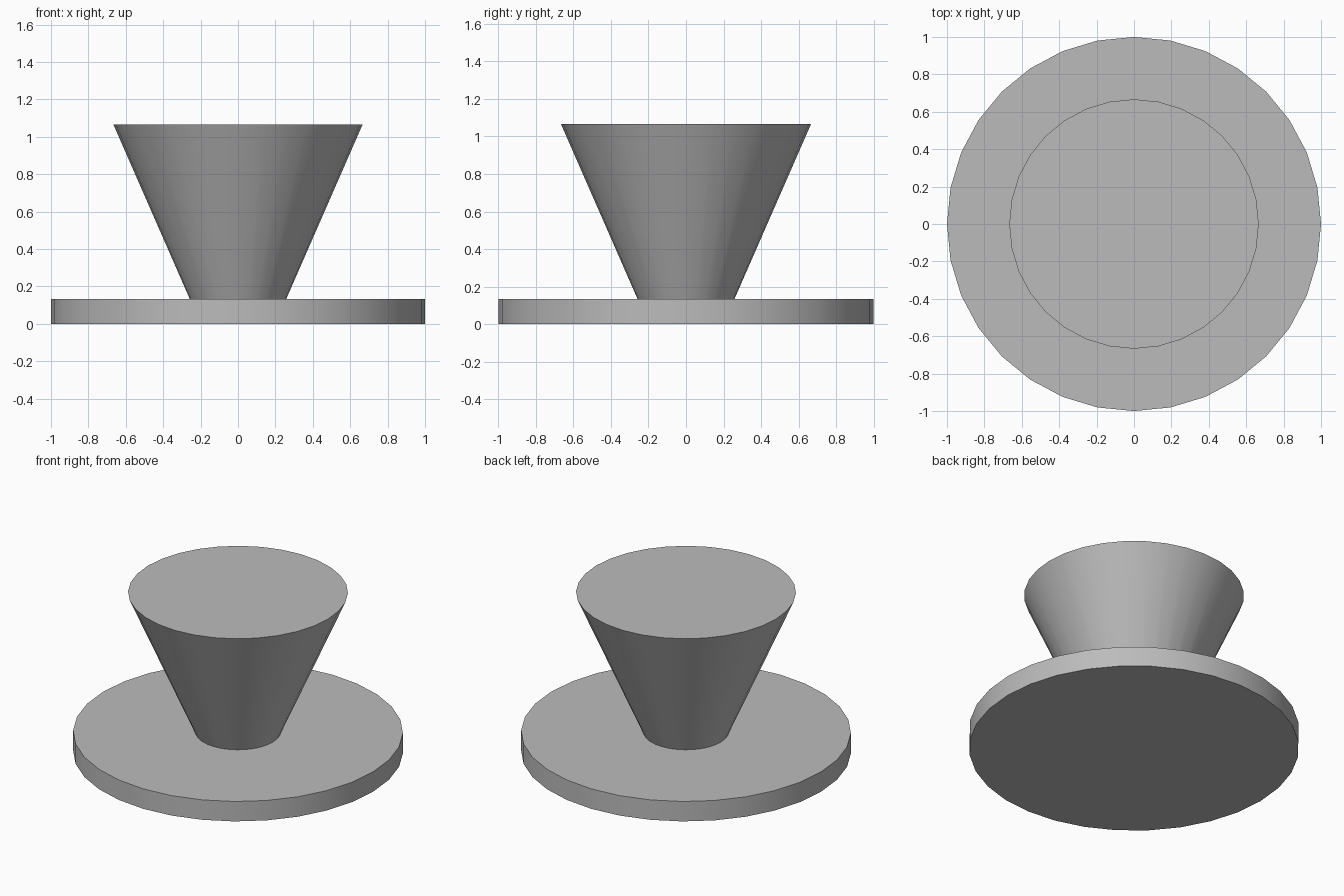
import bpy
import math

cube = bpy.data.objects.get("Cube")
if cube:
    bpy.data.objects.remove(cube, do_unlink=True)

SIDES = 32
BASE_HEIGHT = 0.1333
TOP_HEIGHT = 1.0667

# Single plain grey
grey = bpy.data.materials.new("plain_grey")
grey.use_nodes = True
colour = (0.5, 0.5, 0.5, 1)
grey.diffuse_color = colour
grey.node_tree.nodes["Principled BSDF"].inputs["Base Color"].default_value = colour


def frustum(name, bottom_radius, top_radius, bottom, top):
    """Capped round part between two heights."""
    bpy.ops.mesh.primitive_cone_add(
        vertices=SIDES, radius1=bottom_radius, radius2=top_radius,
        depth=top - bottom, location=(0, 0, (bottom + top) / 2))
    part = bpy.context.object
    part.name = name
    part.data.materials.append(grey)
    bpy.ops.object.shade_smooth_by_angle(angle=math.radians(30))
    return part


# Flat round base
frustum("base_disc", 1, 1, 0, BASE_HEIGHT)

# Flaring pedestal, sunk halfway into the base
frustum("flared_pedestal", 0.229, 0.6667, BASE_HEIGHT / 2, TOP_HEIGHT)
